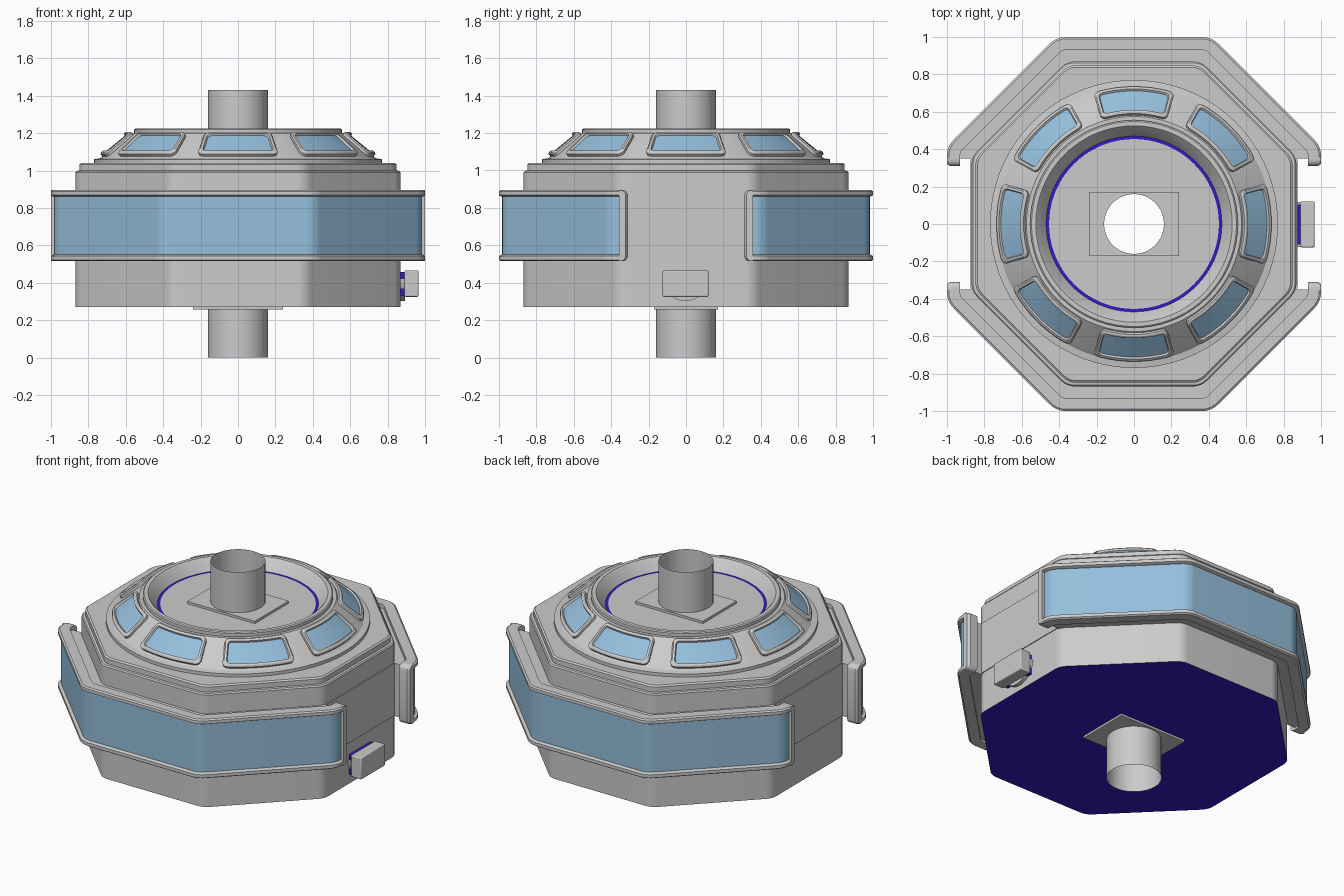
import bpy, bmesh, math
from math import sin, cos, pi, radians, tan

if "Cube" in bpy.data.objects:
    bpy.data.objects.remove(bpy.data.objects["Cube"])

def mat(name, col):
    m = bpy.data.materials.new(name)
    m.diffuse_color = col
    m.use_nodes = True
    m.node_tree.nodes["Principled BSDF"].inputs["Base Color"].default_value = m.diffuse_color
    return m

GLASS = mat("glass_blue", (0.30, 0.52, 0.72, 1))
BLUE = mat("deep_blue", (0.04, 0.01, 0.55, 1))

def make(name, verts, faces, material=None, angle=30, mirror_y=False):
    bm = bmesh.new()
    vs = [bm.verts.new(v) for v in verts]
    for f in faces:
        bm.faces.new([vs[i] for i in f])
    bmesh.ops.recalc_face_normals(bm, faces=bm.faces)
    me = bpy.data.meshes.new(name)
    bm.to_mesh(me)
    bm.free()
    ob = bpy.data.objects.new(name, me)
    bpy.context.collection.objects.link(ob)
    if material:
        me.materials.append(material)
    bpy.ops.object.select_all(action='DESELECT')
    ob.select_set(True)
    bpy.context.view_layer.objects.active = ob
    bpy.ops.object.shade_smooth_by_angle(angle=radians(angle))
    if mirror_y:
        m = ob.modifiers.new("mirror", 'MIRROR')
        m.use_axis = (False, True, False)
        m.use_mirror_merge = False
    return ob

def loft(name, rings, closed_ring=True, closed_profile=False, caps=False, **kw):
    """Skin a list of equal-length point rings."""
    n, m = len(rings[0]), len(rings)
    verts = [p for r in rings for p in r]
    faces = []
    for j in range(m if closed_profile else m - 1):
        k = (j + 1) % m
        for i in range(n if closed_ring else n - 1):
            l = (i + 1) % n
            faces.append((j*n + i, j*n + l, k*n + l, k*n + i))
    if caps:
        faces += [[j*n for j in range(m)], [j*n + n - 1 for j in range(m)]]
    return make(name, verts, faces, **kw)

def corner(a, r, c, z, steps=8):
    """Rounded octagon corner at angle c (degrees), apothem a, radius r."""
    d = (a - r) / cos(pi/8)
    return [(d*cos(radians(c)) + r*cos(radians(c - 22.5 + 45*i/steps)),
             d*sin(radians(c)) + r*sin(radians(c - 22.5 + 45*i/steps)), z)
            for i in range(steps + 1)]

def octagon(a, r, z):
    return [p for k in range(8) for p in corner(a, min(r, a*0.999), 22.5 + 45*k, z)]

def lathe(name, prof, n=72, **kw):
    rings = [[(r*cos(2*pi*i/n), r*sin(2*pi*i/n), z) for i in range(n)] for r, z in prof]
    return loft(name, rings, **kw)

def box(name, x0, x1, y0, y1, z0, z1, bevel=0, **kw):
    rings = [[(x0, y0, z), (x1, y0, z), (x1, y1, z), (x0, y1, z)] for z in (z0, z1)]
    faces = [(0, 1, 5, 4), (1, 2, 6, 5), (2, 3, 7, 6), (3, 0, 4, 7), (0, 1, 2, 3), (4, 5, 6, 7)]
    ob = make(name, rings[0] + rings[1], faces, **kw)
    if bevel:
        b = ob.modifiers.new("bevel", 'BEVEL')
        b.width, b.segments = bevel, 2
    return ob

# Octagonal body with stepped roof, and its blue underside
loft("body", [octagon(*p) for p in [
    (.868, .1, .27), (.868, .1, .99), (.862, .1, .998), (.848, .1, 1.0), (.848, .1, 1.032),
    (.838, .1, 1.04), (.70, .70, 1.04)]])
loft("underside", [octagon(.868, .1, .27), octagon(.16, .16, .27)], material=BLUE)

# Observation bands, front half mirrored to the back
YE = .35
def band_ring(a, z, ye=YE):
    r = max(.01, .12 - (1 - a))
    pts = [(a, -ye, z)]
    for c in (-22.5, -67.5, -112.5, -157.5):
        pts += corner(a, r, c, z)[::-1]
    return pts + [(-a, -ye, z)]

def band(name, prof, closed=True, **kw):
    loft(name, [band_ring(a, z) for a, z in prof], closed_ring=False,
         closed_profile=closed, caps=closed, mirror_y=True, **kw)

band("band_backing", [(.86, .53), (.94, .53), (.94, .87), (.86, .87)])
rail = [(.93, .895), (.99, .895), (1.0, .888), (1.0, .868), (.985, .86), (.93, .86)]
band("band_top_rail", rail)
band("band_bottom_rail", [(a, 1.41 - z) for a, z in rail])
band("band_glass", [(.982, .545), (.982, .865)], closed=False, material=GLASS)

# Rounded upright posts closing each band end
for side, sx in (("right", 1), ("left", -1)):
    R = .03
    prof = [(-.357, .515)]
    prof += [(-.31 - R + R*sin(t*pi/8), .515 + R - R*cos(t*pi/8)) for t in range(5)]
    prof += [(-.31 - R + R*cos(t*pi/8), .895 - R + R*sin(t*pi/8)) for t in range(5)]
    prof += [(-.357, .895)]
    n = len(prof)
    verts = [(sx*x, y - d*(1 if y > -.35 else 0), z)
             for x, d in ((.93, 0), (.985, 0), (1.0, .012)) for y, z in prof]
    faces = [list(range(n)), list(range(2*n, 3*n))]
    for j in (0, n):
        faces += [(j + i, j + (i+1) % n, j + n + (i+1) % n, j + n + i) for i in range(n)]
    make(side + "_band_post", verts, faces, mirror_y=True)
    # Wall panel between the band ends
    box(side + "_wall_panel", *sorted((sx*.85, sx*.873)), -.345, .345, .535, .87)

# Round dome: base step, sloped window wall, rim and sunken deck
lathe("dome", [(.77, 1.035), (.77, 1.06), (.735, 1.066), (.715, 1.085), (.575, 1.2),
               (.555, 1.2), (.555, 1.22), (.548, 1.225), (.525, 1.225), (.515, 1.215),
               (.485, 1.175), (.47, 1.155)])
lathe("deck_light_ring", [(.47, 1.155), (.454, 1.155)], material=BLUE)
lathe("deck", [(.454, 1.155), (.16, 1.155)])

# Eight curved dome windows with raised frames
S0, S1 = (.722, 1.08), (.582, 1.195)
L = math.hypot(S0[0] - S1[0], S1[1] - S0[1])
NR, NZ = (S1[1] - S0[1])/L, (S0[0] - S1[0])/L
def on_cone(th, s, h):
    r = S0[0] + (S1[0] - S0[0])*s + NR*h
    z = S0[1] + (S1[1] - S0[1])*s + NZ*h
    return (r*cos(th), r*sin(th), z)

def frame_loop(th, half, s0, s1, rad, h):
    """Rounded rectangle on the cone; half is in radians."""
    ra, rs, pts = rad/.65, rad/L, []
    for ax, sy, a0 in ((1, 1, 0), (-1, 1, 90), (-1, -1, 180), (1, -1, 270)):
        ct, cs = ax*(half - ra), (s1 - rs if sy > 0 else s0 + rs)
        pts += [(ct + ra*cos(radians(a0 + 22.5*i)), cs + rs*sin(radians(a0 + 22.5*i)))
                for i in range(5)]
        if a0 in (0, 180):
            pts += [(ct*(1 - 2*i/8), pts[-1][1]) for i in range(1, 8)]
    return [on_cone(th + t, s, h) for t, s in pts]

for k in range(8):
    th = k*pi/4
    o, i = radians(17.3), radians(15)
    loft(f"dome_window_frame_{k+1}", [
        frame_loop(th, o, -.03, 1.0, .03, -.01), frame_loop(th, o, -.03, 1.0, .03, .014),
        frame_loop(th, o - .012, .02, .95, .026, .02),
        frame_loop(th, i + .008, .09, .89, .022, .02), frame_loop(th, i, .12, .86, .02, .004)])
    loft(f"dome_window_glass_{k+1}",
         [[on_cone(th + i*1.04*(t/6 - 1), s, .008) for t in range(13)] for s in (.1, .88)],
         closed_ring=False, material=GLASS)

# Open connecting tube through the middle, with square collars
lathe("connecting_tube", [(.16, 0), (.16, 1.43)], n=48)
def collar(name, z0, z1):
    def square(z):
        pts = []
        for i in range(48):
            t = 2*pi*i/48 + pi/4
            c, s = cos(t), sin(t)
            q = max(abs(c), abs(s))
            pts.append((.24*c/q, .172*s/q, z))
        return pts
    hole = lambda z: [(.16*cos(2*pi*i/48 + pi/4), .16*sin(2*pi*i/48 + pi/4), z) for i in range(48)]
    loft(name, [hole(z0), square(z0), square(z1), hole(z1)], closed_profile=True)
collar("upper_collar", 1.15, 1.17)
collar("lower_collar", .257, .272)

# Utility box on the right wall, with blue strip and round mount
box("utility_box", .89, .965, -.125, .12, .325, .465, bevel=.006)
box("utility_box_strip", .86, .892, -.11, .105, .33, .458, material=BLUE)
arc = [(-.003 + .12*cos(2*pi*i/32), .422 + .12*sin(2*pi*i/32)) for i in range(16, 33)]
n = len(arc)
make("utility_box_mount", [(x, y, z) for x in (.86, .893) for y, z in arc],
     [list(range(n)), list(range(n, 2*n))] +
     [(i, (i+1) % n, n + (i+1) % n, n + i) for i in range(n)])
